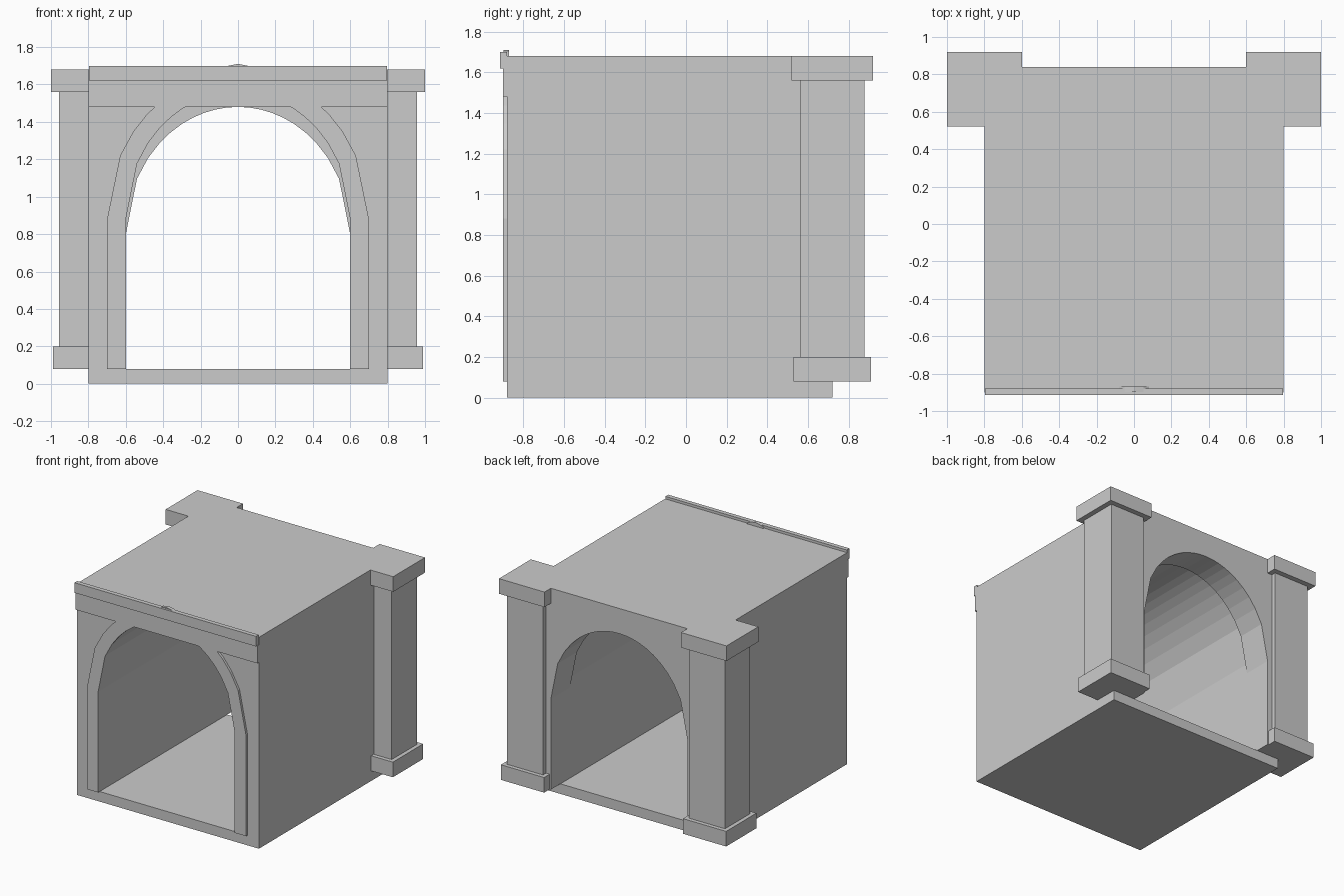
import bpy, bmesh, math

if "Cube" in bpy.data.objects:
    bpy.data.objects.remove(bpy.data.objects["Cube"])


def prism(name, pts, y0, y1):
    """Extrude an (x, z) outline along y."""
    bm = bmesh.new()
    face = bm.faces.new([bm.verts.new((x, y0, z)) for x, z in pts])
    ext = bmesh.ops.extrude_face_region(bm, geom=[face])
    verts = [v for v in ext["geom"] if isinstance(v, bmesh.types.BMVert)]
    bmesh.ops.translate(bm, verts=verts, vec=(0, y1 - y0, 0))
    bmesh.ops.recalc_face_normals(bm, faces=bm.faces)
    mesh = bpy.data.meshes.new(name)
    bm.to_mesh(mesh)
    bm.free()
    ob = bpy.data.objects.new(name, mesh)
    bpy.context.collection.objects.link(ob)
    return ob


def box(name, x0, x1, y0, y1, z0, z1):
    return prism(name, [(x0, z0), (x1, z0), (x1, z1), (x0, z1)], y0, y1)


def arch(w, spring, rise, base=0.08, n=20):
    """Elliptical arch line, right foot to left foot, evenly stepped in x."""
    pts = [(w, base)]
    for i in range(n + 1):
        t = 1 - 2 * i / n
        pts.append((w * t, spring + rise * math.sqrt(max(0, 1 - t * t))))
    return pts + [(-w, base)]


def arched_wall(name, w, spring, rise, y0, y1):
    outer = [(-0.8, 0.08), (-0.8, 1.68), (0.8, 1.68), (0.8, 0.08)]
    return prism(name, outer + arch(w, spring, rise), y0, y1)


# Floor, tunnel body and the lower arch at the back
box("floor_slab", -0.8, 0.8, -0.88, 0.72, 0, 0.08)
arched_wall("tunnel_body", 0.6, 0.88, 0.69, -0.88, 0.6)
arched_wall("back_arch", 0.6, 0.80, 0.68, 0.6, 0.84)

# Front trim around the opening, with lintel and cornice
prism("front_arch_trim",
      arch(0.7, 0.88, 0.78) + arch(0.6, 0.88, 0.68)[::-1], -0.899, -0.88)
box("front_lintel", -0.8, 0.8, -0.9, -0.88, 1.48, 1.62)
box("front_cornice", -0.797, 0.797, -0.915, -0.88, 1.62, 1.70)

# Small disc peeking out above the cornice
disc = [(0.13 * math.sin(a * math.pi / 8), 1.58 + 0.13 * math.cos(a * math.pi / 8))
        for a in range(16)]
prism("keystone_disc", [p for p in disc if p[1] > 1.55], -0.898, -0.87)

# Rear columns with base and cap, on both sides
for side, s in (("left", -1), ("right", 1)):
    for part, h, z0, z1 in (("base", 0.19, 0.08, 0.20),
                            ("shaft", 0.158, 0.20, 1.56),
                            ("cap", 0.20, 1.56, 1.68)):
        cx = 0.8 * s
        box(f"{side}_column_{part}", cx - h, cx + h, 0.72 - h, 0.72 + h, z0, z1)
